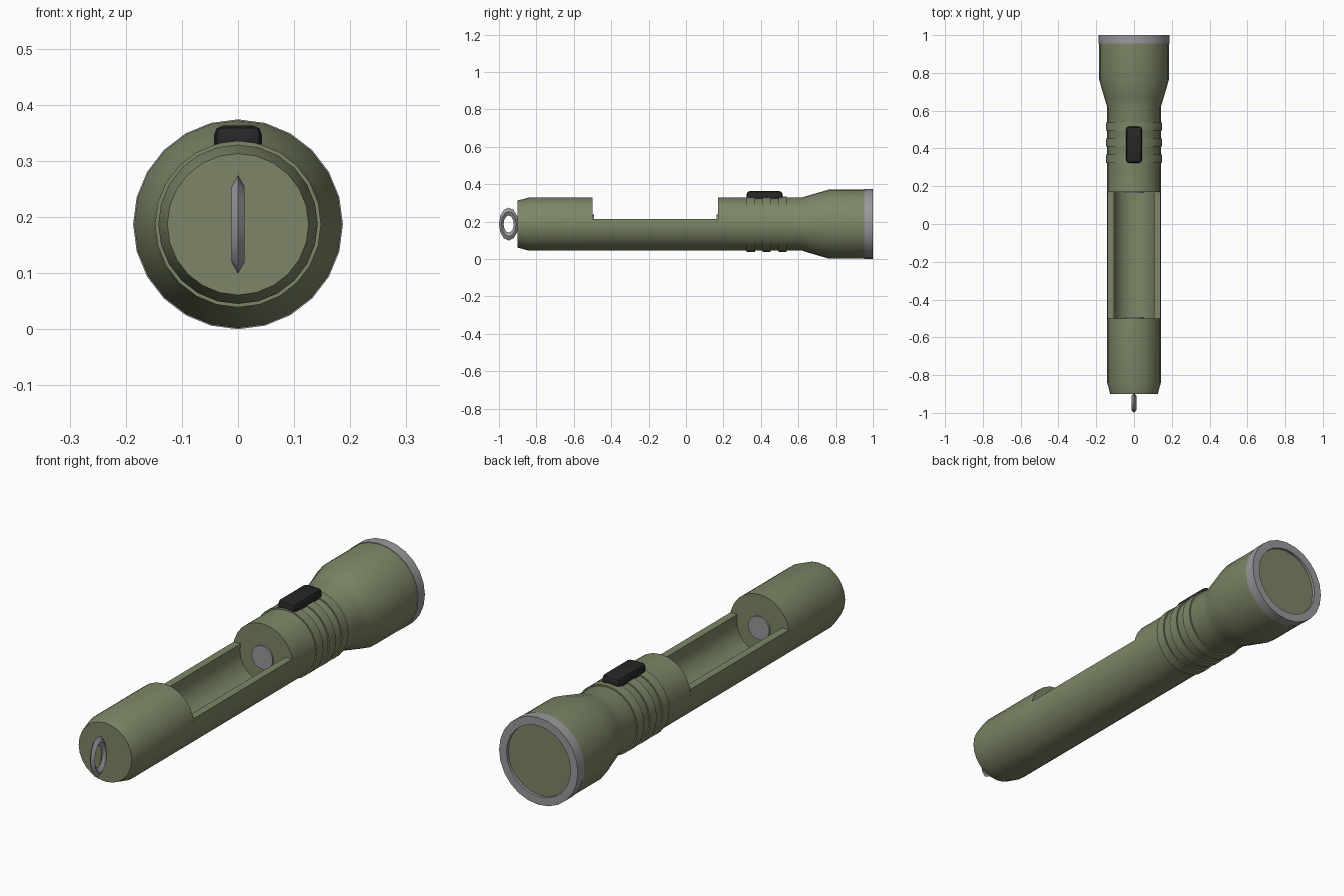
import bpy, bmesh, math
from mathutils import Matrix

if "Cube" in bpy.data.objects:
    bpy.data.objects.remove(bpy.data.objects["Cube"])

AXIS = 0.187   # height of the centre line
SEG = 24


def material(name, rgb):
    m = bpy.data.materials.new(name)
    m.diffuse_color = (*rgb, 1)
    m.use_nodes = True
    m.node_tree.nodes["Principled BSDF"].inputs["Base Color"].default_value = m.diffuse_color
    return m


GREEN = material("olive", (0.205, 0.24, 0.135))
GREY = material("metal", (0.32, 0.32, 0.34))
BLACK = material("rubber", (0.02, 0.02, 0.022))


def finish(bm, name, mat, smooth=True):
    bmesh.ops.recalc_face_normals(bm, faces=bm.faces[:])
    mesh = bpy.data.meshes.new(name)
    bm.to_mesh(mesh)
    bm.free()
    mesh.materials.append(mat)
    ob = bpy.data.objects.new(name, mesh)
    bpy.context.collection.objects.link(ob)
    if smooth:
        bpy.ops.object.select_all(action='DESELECT')
        ob.select_set(True)
        bpy.context.view_layer.objects.active = ob
        bpy.ops.object.shade_smooth_by_angle(angle=math.radians(30))
    return ob


def lathe(name, profile, mat, loop=False):
    """Turn (radius, y) points round the centre line; cap the ends or close the loop."""
    bm = bmesh.new()
    rings = []
    for r, y in profile:
        rings.append([bm.verts.new((r * math.sin(2 * math.pi * i / SEG), y,
                                    AXIS + r * math.cos(2 * math.pi * i / SEG)))
                      for i in range(SEG)])
    pairs = list(zip(rings, rings[1:]))
    if loop:
        pairs.append((rings[-1], rings[0]))
    else:
        bm.faces.new(rings[0])
        bm.faces.new(rings[-1])
    for a, b in pairs:
        for i in range(SEG):
            j = (i + 1) % SEG
            bm.faces.new((a[i], a[j], b[j], b[i]))
    return finish(bm, name, mat)


# Solid body sections
lathe("tail_section", [(0.126, -0.9), (0.142, -0.84), (0.142, -0.5)], GREEN)
lathe("head_section", [(0.142, 0.17), (0.142, 0.62), (0.156, 0.665),
                       (0.185, 0.765), (0.185, 0.956)], GREEN)

# Open battery trough: half shell between the two sections
bm = bmesh.new()
RIM = 0.028
loop = []
for r, sign in ((0.142, 1), (0.11, -1)):
    end = math.asin(RIM / r)
    angles = [end] + [-math.radians(15 * k) for k in range(13)] + [-math.pi - end]
    loop += [(r * math.cos(a), r * math.sin(a)) for a in angles[::sign]]
ends = [[bm.verts.new((x, y, AXIS + z)) for x, z in loop] for y in (-0.5, 0.17)]
n = len(loop)
for i in range(n):
    j = (i + 1) % n
    bm.faces.new((ends[0][i], ends[0][j], ends[1][j], ends[1][i]))
finish(bm, "battery_trough", GREEN)

# Battery contacts
for name, y0, y1 in (("rear_contact", -0.505, -0.493), ("front_contact", 0.163, 0.175)):
    lathe(name, [(0.05, y0), (0.05, y1)], GREY)

# Grip ribs
for k in range(3):
    y = 0.346 + 0.085 * k
    lathe(f"grip_rib_{k + 1}", [(0.135, y - 0.022), (0.148, y - 0.022),
                                (0.148, y + 0.022), (0.135, y + 0.022)], GREEN, loop=True)

# Bezel and lens
lathe("bezel", [(0.187, 0.955), (0.187, 1.0), (0.152, 1.0), (0.152, 0.955)], GREY, loop=True)
lathe("lens", [(0.152, 0.96), (0.152, 0.988)], GREEN)

# Switch button: chamfered block
bm = bmesh.new()
bmesh.ops.create_cube(bm, size=1, matrix=Matrix.Translation((0, 0.42, 0.339))
                      @ Matrix.Diagonal((0.085, 0.192, 0.048, 1)))
bmesh.ops.bevel(bm, geom=bm.edges[:], offset=0.016, segments=2, profile=0.5,
                affect='EDGES')
finish(bm, "switch_button", BLACK)

# Hanging ring: diamond section swept round an ellipse
bm = bmesh.new()
N = 12
rings = []
for i in range(N):
    a = 2 * math.pi * i / N
    rings.append([bm.verts.new((x, -0.948 + 0.052 * s * math.sin(a),
                                AXIS + 0.088 * s * math.cos(a)))
                  for x, s in ((0, 1), (0.012, 0.76), (0, 0.52), (-0.012, 0.76))])
for i in range(N):
    a, b = rings[i], rings[(i + 1) % N]
    for k in range(4):
        m = (k + 1) % 4
        bm.faces.new((a[k], a[m], b[m], b[k]))
finish(bm, "hanging_ring", GREY)
